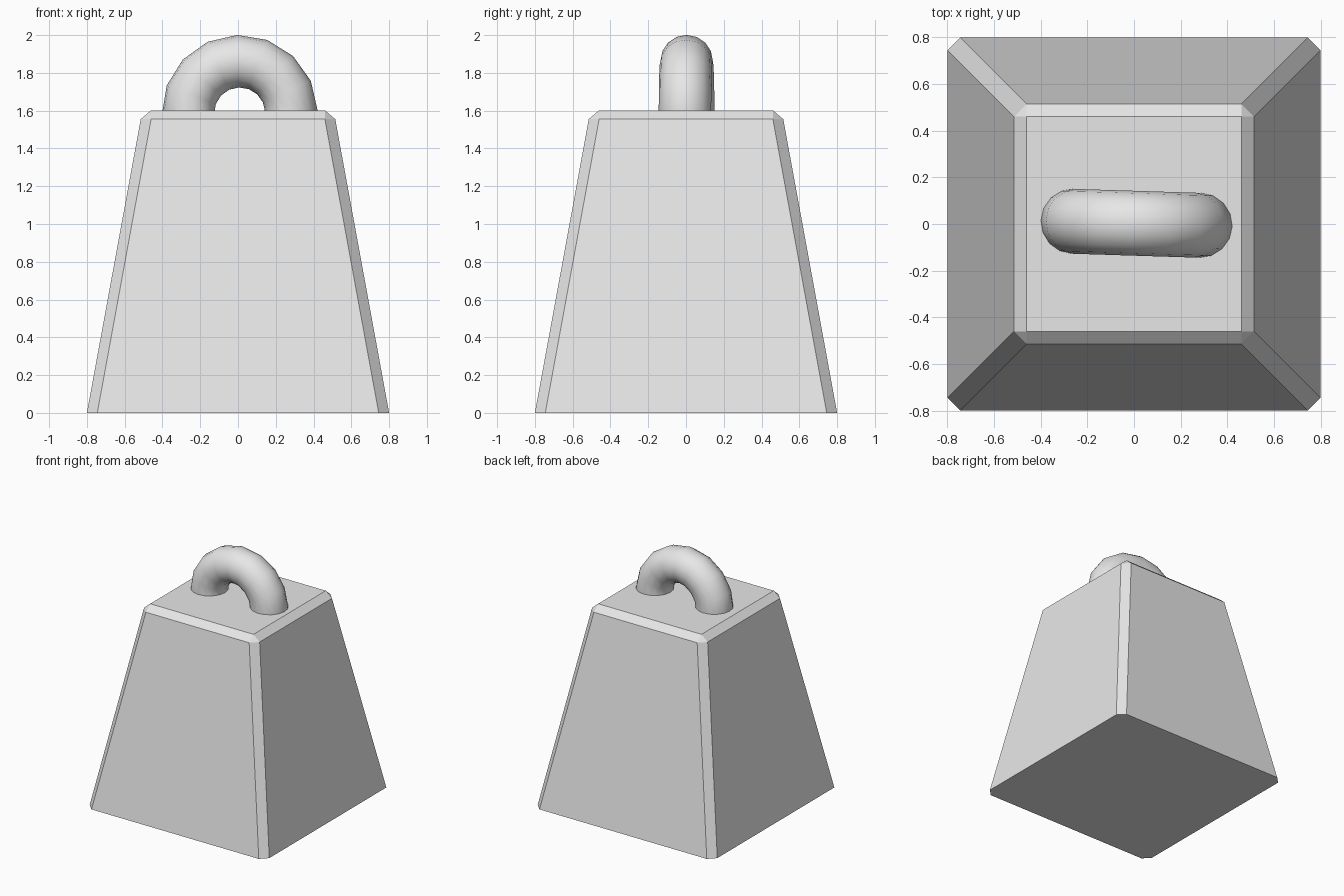
import bpy
import bmesh
from math import radians
from mathutils import Matrix

cube = bpy.data.objects.get("Cube")
if cube:
    bpy.data.objects.remove(cube)

# Single plain grey for the whole weight
grey = bpy.data.materials.new("light_grey")
grey.use_nodes = True
grey.diffuse_color = (0.8, 0.8, 0.8, 1)
grey.node_tree.nodes["Principled BSDF"].inputs["Base Color"].default_value = grey.diffuse_color

CHAMFER = 0.055


def chamfered_ring(bm, half, z):
    """Square ring with cut corners, two vertices per corner."""
    a, b = half, half - CHAMFER
    points = [(a, -b), (a, b), (b, a), (-b, a), (-a, b), (-a, -b), (-b, -a), (b, -a)]
    return [bm.verts.new((x, y, z)) for x, y in points]


# Tapered block with chamfered corners and top edges
bm = bmesh.new()
base = chamfered_ring(bm, 0.8, 0)
shoulder = chamfered_ring(bm, 0.515, 1.555)
h = 0.515 - CHAMFER
top = [bm.verts.new((x, y, 1.602)) for x, y in ((h, -h), (h, h), (-h, h), (-h, -h))]
bm.faces.new(base[::-1])
bm.faces.new(top)
for i in range(8):
    j = (i + 1) % 8
    bm.faces.new((base[i], base[j], shoulder[j], shoulder[i]))
for i in range(4):
    a, b, c = shoulder[2 * i], shoulder[2 * i + 1], shoulder[(2 * i + 2) % 8]
    near, far = top[i], top[(i + 1) % 4]
    bm.faces.new((a, b, far, near))
    bm.faces.new((b, c, far))
bmesh.ops.recalc_face_normals(bm, faces=bm.faces)
mesh = bpy.data.meshes.new("weight_block")
bm.to_mesh(mesh)
bm.free()
block = bpy.data.objects.new("weight_block", mesh)
bpy.context.collection.objects.link(block)
mesh.materials.append(grey)

# Ring handle, half sunk into the block and turned very slightly
bpy.ops.mesh.primitive_torus_add(major_segments=16, minor_segments=16,
                                 major_radius=0.274, minor_radius=0.139)
handle = bpy.context.object
handle.name = "ring_handle"
handle.data.transform(Matrix.Translation((0.009, 0.003, 1.588))
                      @ Matrix.Rotation(radians(-1.8), 4, "Z")
                      @ Matrix.Rotation(radians(90), 4, "X")
                      @ Matrix.Rotation(radians(1.8), 4, "Z"))
handle.data.materials.append(grey)
bpy.ops.object.shade_smooth()
